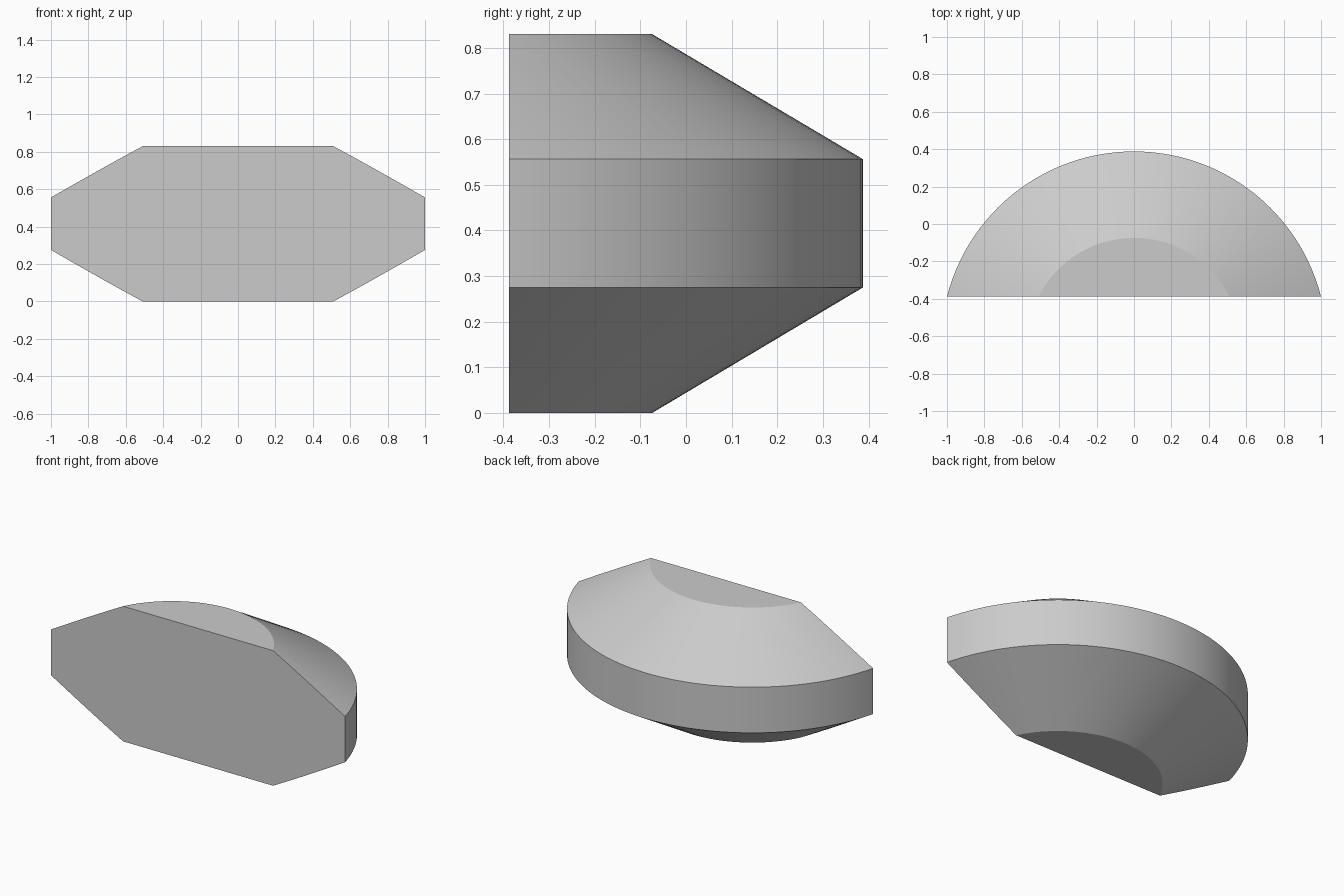
import bpy
import bmesh
import math
from mathutils import Matrix, Vector

cube = bpy.data.objects.get("Cube")
if cube:
    bpy.data.objects.remove(cube, do_unlink=True)

AXIS_Y = -0.644    # axis of the revolved disc
CUT_Y = -0.388     # flat front face
SEGMENTS = 128

grey = bpy.data.materials.new("plain grey")
grey.use_nodes = True
colour = (0.6, 0.6, 0.6, 1)
grey.diffuse_color = colour
grey.node_tree.nodes["Principled BSDF"].inputs["Base Color"].default_value = colour

# Half section of the chamfered disc: radius, height
profile = [(0, 0), (0.57, 0), (1.032, 0.275), (1.032, 0.556), (0.57, 0.83), (0, 0.83)]

bm = bmesh.new()
verts = [bm.verts.new((r, AXIS_Y, z)) for r, z in profile]
edges = [bm.edges.new(pair) for pair in zip(verts, verts[1:])]
bmesh.ops.spin(bm, geom=verts + edges, cent=(0, AXIS_Y, 0), axis=(0, 0, 1),
               angle=math.tau, steps=SEGMENTS, use_merge=True)
bmesh.ops.remove_doubles(bm, verts=bm.verts, dist=0.0001)

# Slice off the front and close it with one flat face
bmesh.ops.bisect_plane(bm, geom=bm.verts[:] + bm.edges[:] + bm.faces[:],
                       plane_co=(0, CUT_Y, 0), plane_no=(0, -1, 0), clear_outer=True)
bmesh.ops.holes_fill(bm, edges=[e for e in bm.edges if e.is_boundary], sides=0)

# Merge the triangle fans of the flat top and bottom
bmesh.ops.dissolve_limit(bm, angle_limit=math.radians(0.2),
                         verts=bm.verts, edges=bm.edges)
bmesh.ops.recalc_face_normals(bm, faces=bm.faces)

mesh = bpy.data.meshes.new("half_disc_body")
bm.to_mesh(mesh)
bm.free()
mesh.materials.append(grey)
body = bpy.data.objects.new("half_disc_body", mesh)
bpy.context.collection.objects.link(body)

bpy.ops.object.select_all(action='DESELECT')
body.select_set(True)
bpy.context.view_layer.objects.active = body
bpy.ops.object.shade_smooth_by_angle(angle=math.radians(25))
